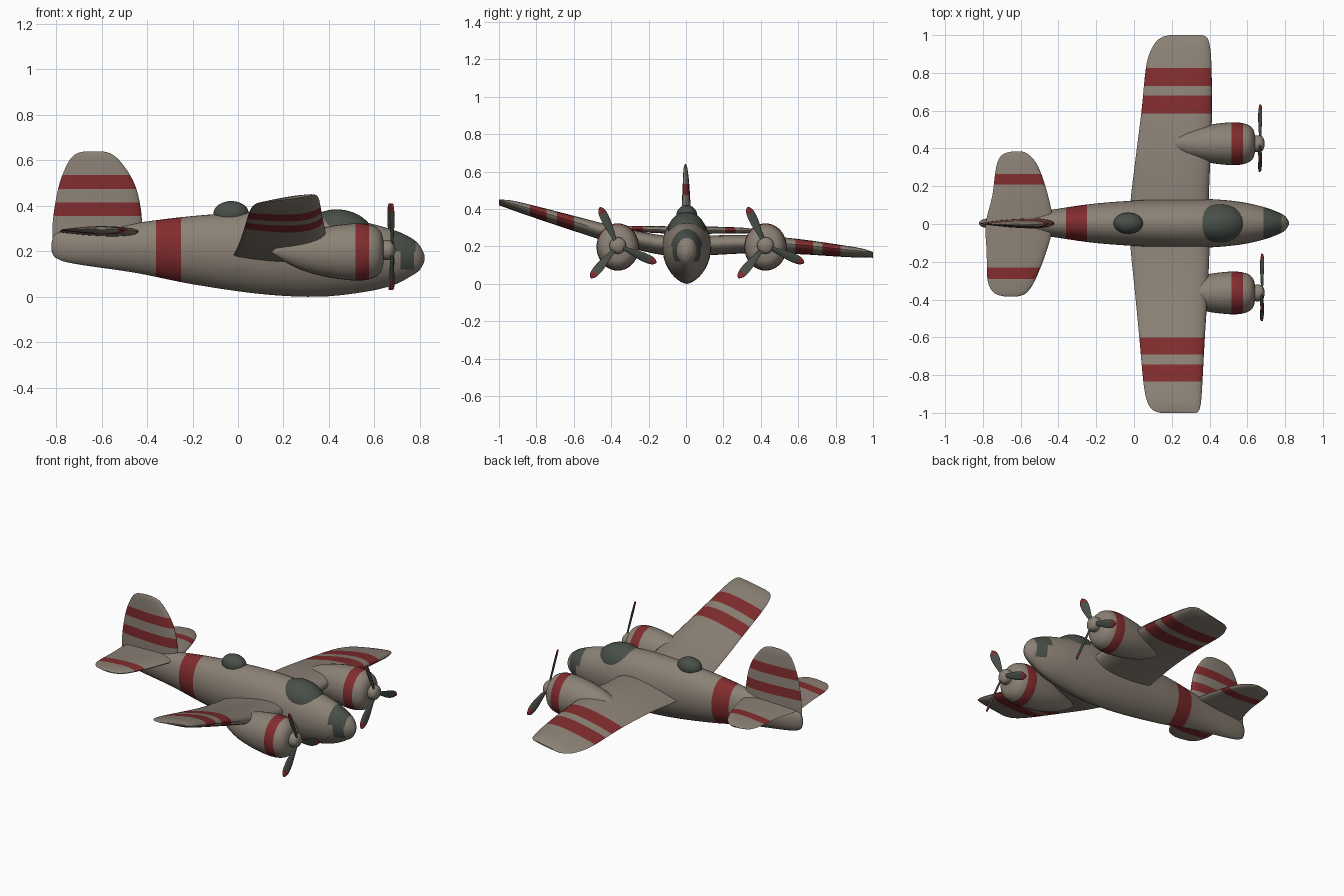
import bpy
import bmesh
from math import cos, sin, pi, radians
from mathutils import Matrix, Vector

cube = bpy.data.objects.get("Cube")
if cube:
    bpy.data.objects.remove(cube, do_unlink=True)


def material(name, colour):
    mat = bpy.data.materials.new(name)
    mat.use_nodes = True
    rgba = (*colour, 1)
    mat.diffuse_color = rgba
    bsdf = mat.node_tree.nodes["Principled BSDF"]
    bsdf.inputs["Base Color"].default_value = rgba
    bsdf.inputs["Roughness"].default_value = 0.8
    return mat


materials = [
    material("warm_grey", (0.26, 0.22, 0.18)),
    material("dark_red", (0.22, 0.025, 0.027)),
    material("dark_glass_green", (0.065, 0.078, 0.065)),
]
BODY, RED, DARK = range(3)
parts = []


def smooth_rows(rows, steps=4):
    """Catmull-Rom interpolation through station rows."""
    rows = [Vector(r) for r in rows]
    out = []
    for i in range(len(rows) - 1):
        b, c = rows[i], rows[i + 1]
        a = rows[i - 1] if i else b
        d = rows[i + 2] if i + 2 < len(rows) else c
        for s in range(steps):
            t = s / steps
            out.append(b + ((c - a) * t + (2 * a - 5 * b + 4 * c - d) * t ** 2
                            + (3 * b - a - 3 * c + d) * t ** 3) / 2)
    return out + [rows[-1]]


def finish(name, bm, base=BODY, paint=(), move=None):
    """Cut the colour bands into the mesh, colour them and make the object."""
    for face in bm.faces:
        face.material_index = base
    for limits, colour in paint:
        for axis, span in limits.items():
            normal = Vector((axis == "x", axis == "y", axis == "z"))
            for value in span:
                bmesh.ops.bisect_plane(bm, geom=bm.verts[:] + bm.edges[:] + bm.faces[:],
                                       plane_co=normal * value, plane_no=normal, dist=1e-5)
        for face in bm.faces:
            mid = face.calc_center_median()
            if all(lo < getattr(mid, k) < hi for k, (lo, hi) in limits.items()):
                face.material_index = colour
    bmesh.ops.recalc_face_normals(bm, faces=bm.faces[:])
    if move:
        bm.transform(move)
    mesh = bpy.data.meshes.new(name)
    bm.to_mesh(mesh)
    bm.free()
    for mat in materials:
        mesh.materials.append(mat)
    obj = bpy.data.objects.new(name, mesh)
    bpy.context.collection.objects.link(obj)
    parts.append(obj)


def loft(name, rings, **options):
    """Skin closed rings of points and cap both ends."""
    bm = bmesh.new()
    loops = [[bm.verts.new(p) for p in ring] for ring in rings]
    n = len(loops[0])
    for a, b in zip(loops, loops[1:]):
        for i in range(n):
            j = (i + 1) % n
            bm.faces.new((a[i], a[j], b[j], b[i]))
    bm.faces.new(loops[0])
    bm.faces.new(loops[-1])
    finish(name, bm, **options)


def angles(n):
    return [2 * pi * i / n for i in range(n)]


def ellipsoid(name, centre, size, tilt=0, base=DARK):
    bm = bmesh.new()
    bmesh.ops.create_uvsphere(bm, u_segments=32, v_segments=20, radius=1)
    move = (Matrix.Translation(centre) @ Matrix.Rotation(tilt, 4, "Y")
            @ Matrix.Diagonal((*size, 1)))
    finish(name, bm, base=base, move=move)


def surface(name, stations, upright=False, incidence=0.0, paint=()):
    """Aerofoil lofted over (span, trailing x, leading x, height, thickness)."""
    rings = []
    for span, rear, front, height, thick in smooth_rows(stations):
        ring = []
        for a in angles(28):
            u = (1 + cos(a)) / 2
            x = rear + (front - rear) * u
            off = height + thick * 0.72 * sin(a) * (0.3 + 0.7 * u) + incidence * (u - 0.5)
            ring.append((x, off, span) if upright else (x, span, off))
        rings.append(ring)
    loft(name, rings, paint=paint)


# Fuselage: (x, top, bottom, half width), egg-shaped section
hull = [(-.82, .24, .2, .005), (-.8, .28, .17, .02), (-.72, .29, .145, .035),
        (-.45, .325, .105, .07), (-.2, .355, .055, .105), (.1, .375, .012, .125),
        (.35, .372, 0, .13), (.55, .33, .02, .115), (.68, .295, .05, .088),
        (.76, .26, .09, .06), (.8, .225, .118, .038), (.82, .185, .155, .008)]
rings = []
for x, top, bottom, half in smooth_rows(hull, 5):
    mid = bottom + (top - bottom) * 0.53
    ring = []
    for a in angles(40):
        c, s = cos(a), sin(a)
        power = 1.25 if s < 0 else 1.0
        y = half * abs(c) ** power * (1 if c > 0 else -1)
        ring.append((x, y + .004, mid + s * (top - mid if s > 0 else mid - bottom)))
    rings.append(ring)
loft("fuselage", rings, paint=[
    ({"x": (-.36, -.25)}, RED),
    ({"x": (.685, .78), "z": (.2, .4)}, DARK),
    ({"x": (.715, .775), "z": (.12, .2)}, DARK)])

# Canopy and dorsal turret
ellipsoid("canopy", (.45, .004, .275), (.15, .103, .108), radians(10))
ellipsoid("dorsal_turret", (-.03, .004, .365), (.078, .056, .056))

# Main wing, banked with a kink at the root
wing = [(-1, .14, .33, .435, .008), (-.985, .1, .345, .43, .02), (-.94, .07, .355, .418, .04),
        (-.84, .05, .362, .389, .055), (-.6, .028, .375, .318, .075),
        (-.36, .005, .39, .25, .09), (-.1, -.02, .4, .198, .1), (.1, -.02, .395, .2, .1),
        (.36, .01, .405, .207, .09), (.6, .04, .413, .194, .075), (.84, .065, .41, .17, .055),
        (.94, .1, .402, .16, .04), (.985, .14, .388, .156, .02), (1, .19, .36, .154, .008)]
surface("main_wing", wing, incidence=0.03, paint=[
    ({"y": span}, RED) for span in
    ((-.835, -.745), (-.69, -.6), (.585, .68), (.73, .825))])

# Tailplane
tail = [(-.385, -.68, -.62, .298, .006), (-.365, -.74, -.57, .298, .018),
        (-.3, -.775, -.525, .295, .03), (-.15, -.78, -.465, .29, .036),
        (0, -.785, -.43, .285, .04), (.15, -.75, -.455, .287, .036),
        (.3, -.73, -.505, .285, .03), (.365, -.7, -.555, .283, .018),
        (.385, -.64, -.595, .283, .006)]
surface("tailplane", tail, paint=[({"y": (-.29, -.23)}, RED), ({"y": (.21, .265)}, RED)])

# Tail fin
fin = [(.22, -.815, -.43, .004, .05), (.33, -.815, -.422, .003, .05),
       (.45, -.797, -.44, .001, .042), (.53, -.775, -.472, 0, .034),
       (.6, -.742, -.522, -.002, .024), (.63, -.71, -.56, -.003, .014),
       (.64, -.67, -.6, -.003, .005)]
surface("tail_fin", fin, upright=True, paint=[
    ({"z": (.355, .415)}, RED), ({"z": (.475, .535)}, RED)])


def revolve(name, profile, centre_y, centre_z, squash=1.0, paint=()):
    """Round body along x from (x, radius) pairs."""
    loft(name, [[(x, centre_y + squash * r * cos(a), centre_z + r * sin(a))
                 for a in angles(36)] for x, r in smooth_rows(profile)], paint=paint)


# Engines and propellers
cowl = [(.15, .004), (.2, .04), (.25, .067), (.3, .087), (.38, .108), (.46, .121),
        (.54, .126), (.6, .113), (.63, .086), (.64, .05)]
spinner = [(.62, .036), (.645, .044), (.672, .042), (.686, .028), (.692, .006)]
blade = [(.02, .009), (.08, .017), (.14, .025), (.19, .024), (.215, .015), (.226, .003)]
for side, y, blade_x in (("left", .425, .668), ("right", -.365, .678)):
    revolve(side + "_engine_nacelle", cowl, y, .197, .9, [({"x": (.517, .577)}, RED)])
    revolve(side + "_spinner", spinner, y, .205)
    for number, turn in enumerate((115, -24, -130)):
        rings = [[(.005 * sin(a), w * cos(a), r) for a in angles(12)]
                 for r, w in smooth_rows(blade)]
        move = (Matrix.Translation((blade_x, y, .205))
                @ Matrix.Rotation(radians(turn - 90), 4, "X")
                @ Matrix.Rotation(radians(22), 4, "Z"))
        loft(f"{side}_propeller_blade_{number + 1}", rings, base=DARK, move=move,
             paint=[({"z": (.19, .3)}, RED)])

# Smooth shading with sharp edges kept
bpy.ops.object.select_all(action="DESELECT")
for obj in parts:
    obj.select_set(True)
bpy.context.view_layer.objects.active = parts[0]
bpy.ops.object.shade_smooth_by_angle(angle=radians(40))
